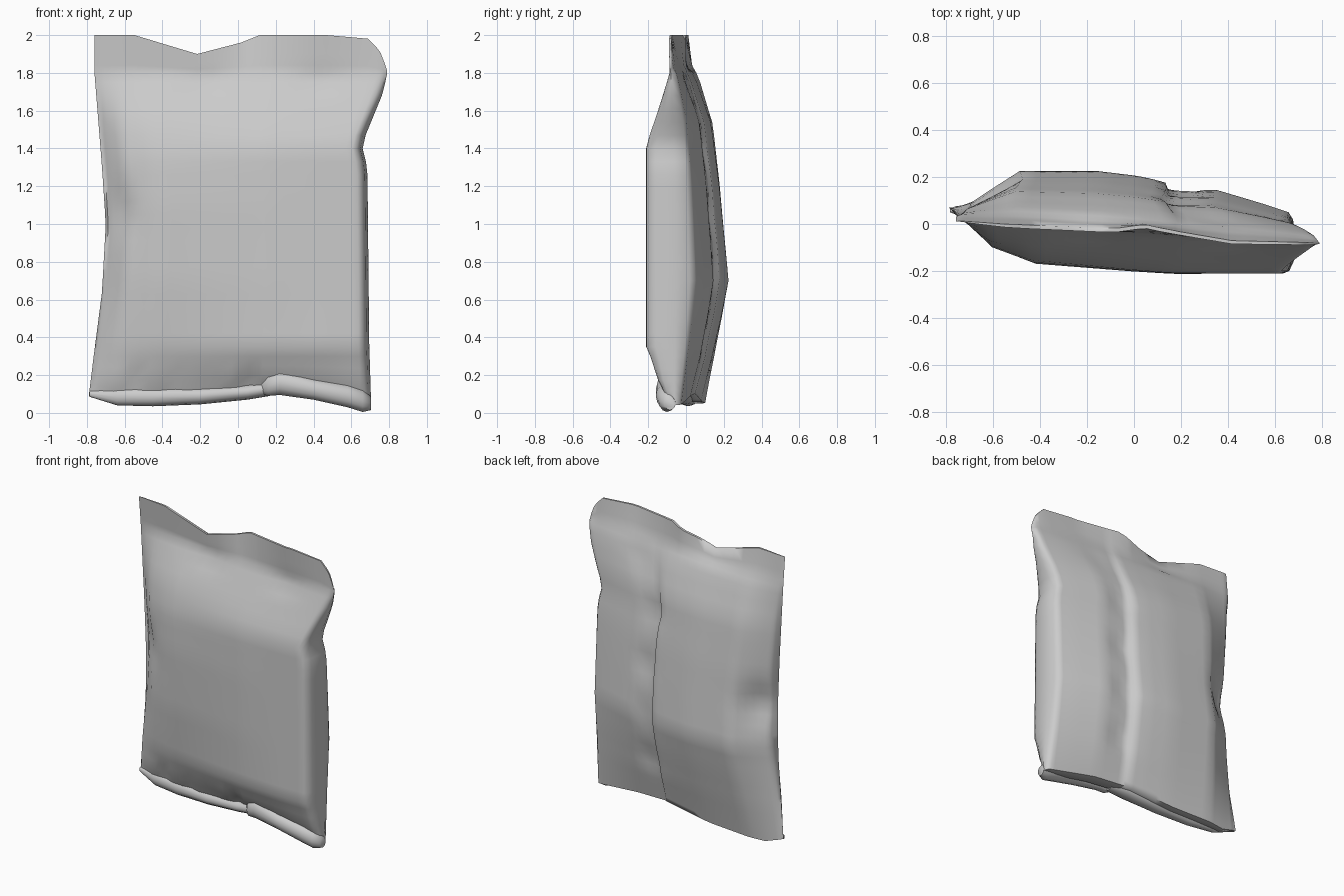
import bpy, bmesh, math
from mathutils import Vector

if "Cube" in bpy.data.objects:
    bpy.data.objects.remove(bpy.data.objects["Cube"])

foil = bpy.data.materials.new("plain grey foil")
foil.use_nodes = True
GREY = (0.6, 0.6, 0.6, 1)
foil.diffuse_color = GREY
foil.node_tree.nodes["Principled BSDF"].inputs["Base Color"].default_value = GREY


def curve(*pts):
    """Piecewise linear function through the given points."""
    def f(t):
        if t <= pts[0][0]:
            return pts[0][1]
        for (a, p), (b, q) in zip(pts, pts[1:]):
            if t <= b:
                return p + (q - p) * (t - a) / (b - a)
        return pts[-1][1]
    return f


def bump(x, z, cx, cz, wx, wz):
    return math.exp(-((x - cx) / wx) ** 2 - ((z - cz) / wz) ** 2)


def mix(a, b, t):
    return a + (b - a) * t


# Outline of the bag: side edges, top seal and bottom fold
low_x_edge = curve((.1, -.79), (.64, -.72), (1, -.70), (1.3, -.72), (1.8, -.76))
high_x_edge = curve((.1, .705), (.35, .695), (1.3, .685), (1.42, .655), (1.7, .77), (1.8, .79))
low_x_depth = curve((.1, .07), (.6, .03), (1, 0), (1.8, .03))
high_x_depth = curve((.1, -.06), (1, -.05), (1.8, -.08))
top_y = curve((-.75, .01), (-.55, -.01), (-.1, -.03), (.03, -.01), (.12, -.03), (.4, -.08), (.77, -.085))
top_z = curve((-.76, 2), (-.56, 2), (-.23, 1.9), (0, 1.96), (.1, 2), (.45, 2), (.68, 1.98), (.74, 1.9), (.77, 1.81))
low_z = curve((-.77, .09), (-.64, .05), (-.2, .06), (.15, .1), (.4, .09), (.77, .04))

# Fullness of the front and back panels, across and up
front_across = curve((-.77, .03), (-.72, -.03), (-.64, -.105), (-.45, -.17), (0, -.202), (.2, -.213), (.71, -.21), (.735, -.2), (.755, -.16))
back_across = curve((-.77, .05), (-.74, .095), (-.65, .15), (-.52, .225), (-.15, .225), (.03, .205), (.16, .18),
                    (.172, .155), (.4, .145), (.62, .085), (.735, .05), (.755, .02))
front_up_low_x = curve((.1, .1), (.2, .4), (.35, .62), (.7, .88), (1.1, 1), (1.35, .95), (1.55, .7), (1.8, .08), (2, .04))
front_up_high_x = curve((.1, .2), (.2, .6), (.35, 1), (1.42, 1), (1.8, .08), (2, .04))
back_up = curve((.1, .3), (.3, .6), (.5, .82), (.7, 1), (1.2, .8), (1.53, .62), (1.75, .3), (1.85, .1), (2, .04))

columns = [-.77, -.755, -.74, -.72, -.68, -.64, -.6, -.56, -.52, -.45, -.38, -.3, -.23, -.15, -.08, 0, .04, .1,
           .16, .172, .22, .28, .34, .4, .45, .52, .57, .62, .67, .71, .735, .755, .77]
rows = [.1, .13, .16, .2, .25, .3, .35] + [.42 + .07 * i for i in range(20)] + [1.8, 1.84, 1.9, 2]


def bag_point(c, h, back):
    u = (c + .77) / 1.54
    x = mix(low_x_edge(h), high_x_edge(h), u)
    mid = mix(low_x_depth(h), high_x_depth(h), u)
    z = h
    if h > 1.8:
        k = (h - 1.8) / .2
        z = mix(1.8, top_z(c), k)
        mid = mix(mid, top_y(c), k)
    elif h < .3:
        z = mix(low_z(c), .3, (h - .1) / .2)
    if abs(c) > .769:
        return Vector((x, mid, z))
    if back:
        y = mix(mid, back_across(c), back_up(h))
        # dimples beside the seam and a dent in the side
        for cz in (1.4, 1.05, .72, .4):
            y -= .02 * bump(c, z, .25, cz, .07, .07)
        y -= .05 * bump(c, z, -.68, .98, .1, .13)
        y -= .02 * bump(c, z, .35, 1.72, .1, .04)
    else:
        fullness = mix(front_up_low_x(h), front_up_high_x(h), min(1, max(0, (c + .6) / 1.1)))
        y = mix(mid, front_across(c), fullness)
        # pinches below the top seal and creases above the bottom one
        y += .02 * bump(c, z, -.18, 1.74, .1, .04) + .02 * bump(c, z, .42, 1.76, .12, .03)
        y += .03 * bump(c, z, -.66, 1.08, .06, .12)
        for cx in (-.52, -.3, -.12, .1):
            y += .025 * bump(c, z, cx, .18, .045, .05)
    return Vector((x, y, z))


def finish(name, bm, angle):
    bmesh.ops.recalc_face_normals(bm, faces=bm.faces)
    mesh = bpy.data.meshes.new(name)
    bm.to_mesh(mesh)
    bm.free()
    mesh.materials.append(foil)
    obj = bpy.data.objects.new(name, mesh)
    bpy.context.collection.objects.link(obj)
    bpy.ops.object.select_all(action='DESELECT')
    obj.select_set(True)
    bpy.context.view_layer.objects.active = obj
    bpy.ops.object.shade_smooth_by_angle(angle=math.radians(angle))


# Pillow shaped bag: front and back sheets sharing their side edges
bm = bmesh.new()
n = len(columns)
front = [[bm.verts.new(bag_point(c, h, False)) for c in columns] for h in rows]
back = []
for h, frow in zip(rows, front):
    inner = [bm.verts.new(bag_point(c, h, True)) for c in columns[1:-1]]
    back.append([frow[0]] + inner + [frow[-1]])
for sheet in (front, back):
    for a, b in zip(sheet, sheet[1:]):
        for i in range(n - 1):
            bm.faces.new((a[i], a[i + 1], b[i + 1], b[i]))
for k in (0, -1):
    for i in range(n - 1):
        bm.faces.new(list(dict.fromkeys((front[k][i], front[k][i + 1], back[k][i + 1], back[k][i]))))
finish("bag_body", bm, 75)


def rolled_seal(name, path, sides=12):
    """Flattened roll through stations of x, y, z, half depth, half height."""
    bm = bmesh.new()
    rings = []
    for x, y, z, d, h in path:
        rings.append([bm.verts.new((x, y + d * math.cos(a), z + h * math.sin(a)))
                      for a in (2 * math.pi * k / sides for k in range(sides))])
    for a, b in zip(rings, rings[1:]):
        for i in range(sides):
            j = (i + 1) % sides
            bm.faces.new((a[i], a[j], b[j], b[i]))
    bm.faces.new(rings[0])
    bm.faces.new(rings[-1])
    finish(name, bm, 60)


# Folded bottom seal in two lengths
rolled_seal("bottom_fold_left", [(.12, -.06, .13, .02, .03), (.16, -.09, .145, .045, .055), (.22, -.1, .16, .05, .065),
                                 (.4, -.11, .125, .05, .055), (.58, -.11, .09, .05, .06),
                                 (.66, -.1, .065, .045, .06), (.705, -.085, .05, .03, .035)])
rolled_seal("bottom_fold_right", [(-.785, .06, .1, .01, .015), (-.64, .03, .085, .03, .045), (-.45, .01, .085, .045, .05),
                                  (-.2, -.01, .09, .055, .045), (.05, -.03, .11, .06, .04), (.17, -.05, .13, .05, .04)])
